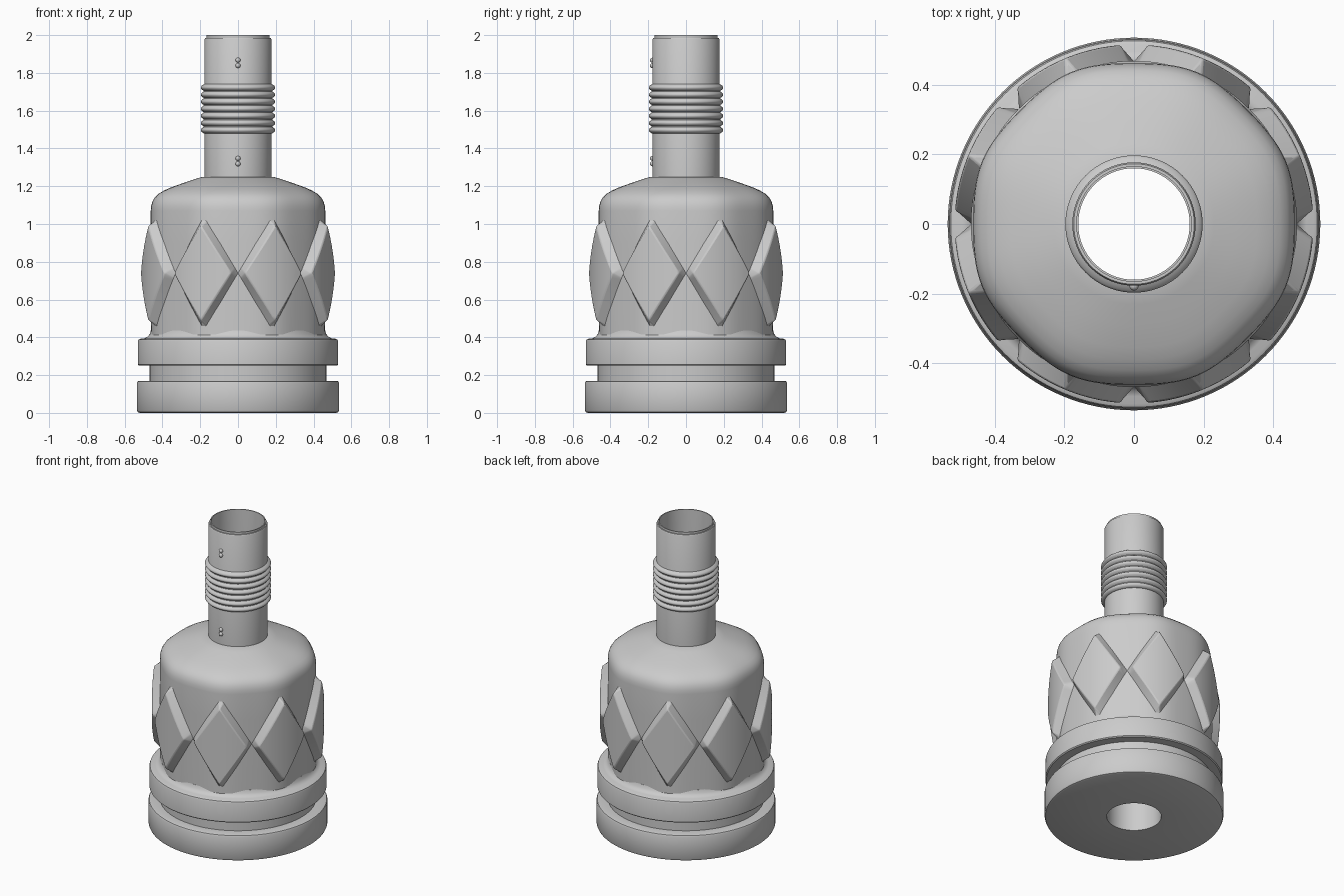
import bpy, bmesh
from math import sin, cos, pi, radians

cube = bpy.data.objects.get("Cube")
if cube:
    bpy.data.objects.remove(cube)

grey = bpy.data.materials.new("plain grey")
grey.use_nodes = True
GREY = (0.6, 0.6, 0.6, 1)
grey.diffuse_color = GREY
grey.node_tree.nodes["Principled BSDF"].inputs["Base Color"].default_value = GREY


def finish(name, bm, angle=30):
    """Turn a bmesh into a shaded object."""
    mesh = bpy.data.meshes.new(name)
    bm.to_mesh(mesh)
    bm.free()
    obj = bpy.data.objects.new(name, mesh)
    bpy.context.collection.objects.link(obj)
    mesh.materials.append(grey)
    bpy.ops.object.select_all(action="DESELECT")
    obj.select_set(True)
    bpy.context.view_layer.objects.active = obj
    bpy.ops.object.shade_smooth_by_angle(angle=radians(angle))
    return obj


def lathe(name, profile, lobe=None, steps=128, angle=30):
    """Revolve (radius, z) points listed from bottom outside to top inside."""
    bm = bmesh.new()
    rings = []
    for r, z in profile:
        ring = []
        for i in range(steps):
            a = 2 * pi * i / steps
            rr = r + (lobe(a, r) if lobe else 0)
            ring.append(bm.verts.new((rr * cos(a), rr * sin(a), z)))
        rings.append(ring)
    for low, high in zip(rings, rings[1:]):
        for i in range(steps):
            j = (i + 1) % steps
            bm.faces.new((low[i], low[j], high[j], high[i]))
    return finish(name, bm, angle)


# Base: two heavy discs with a groove between them
BORE = 0.163
lathe("base", [
    (BORE, 0), (0.520, 0), (0.530, 0.004), (0.535, 0.014),
    (0.535, 0.158), (0.531, 0.167), (0.522, 0.17),
    (0.468, 0.17), (0.468, 0.25),
    (0.524, 0.25), (0.53, 0.256), (0.53, 0.378), (0.526, 0.388), (0.516, 0.393),
    (0.495, 0.395), (0.48, 0.402), (0.468, 0.416), (0.462, 0.435), (0.45, 0.44)])


# Body: softly eight-sided drum with a rounded, sloping shoulder
def soft_octagon(a, r):
    return 0.005 * (1 - cos(8 * a)) * min(1, max(0, (r - 0.2) / 0.25))


lathe("body", [
    (0.461, 0.41), (0.462, 0.6), (0.462, 0.9), (0.462, 1.07), (0.46, 1.095),
    (0.453, 1.12), (0.44, 1.142), (0.42, 1.16), (0.39, 1.178), (0.354, 1.194),
    (0.29, 1.217), (0.23, 1.237), (0.192, 1.249), (0.17, 1.25)], soft_octagon)

# Neck: tube with a stepped lip, open right through to the base
lathe("neck", [
    (0.177, 1.24), (0.177, 1.978), (0.173, 1.986), (0.166, 1.986),
    (0.166, 2.0), (0.16, 2.0), (0.16, 1.24), (BORE, 1.2), (BORE, 0)])

# Neck rings: stack of narrow rounded ridges
PITCH, RINGS, FIRST = 0.0375, 7, 1.48
ridge = [(0.176, FIRST)]
for k in range(RINGS):
    z = FIRST + k * PITCH
    ridge += [(0.182, z), (0.192, z + 0.007), (0.197, z + 0.014),
              (0.197, z + 0.02), (0.192, z + 0.027), (0.182, z + 0.034)]
ridge.append((0.176, FIRST + RINGS * PITCH))
lathe("neck_rings", ridge, angle=40)

# Studs: two pairs of small beads on the front of the neck
for pair, height in (("lower", 1.333), ("upper", 1.853)):
    for side in (-1, 1):
        bm = bmesh.new()
        bmesh.ops.create_uvsphere(bm, u_segments=20, v_segments=12, radius=0.013)
        bmesh.ops.translate(bm, verts=bm.verts, vec=(0, -0.178, height + side * 0.0145))
        finish(f"{pair}_stud_{'top' if side > 0 else 'bottom'}", bm)


# Grip diamonds: raised curved lozenges with chamfered rims, tip to tip around the body
def diamond(name, centre, cells=12, inner=0.82):
    levels = [-1] + [inner * (2 * i / cells - 1) for i in range(cells + 1)] + [1]
    last = len(levels) - 1
    bm = bmesh.new()
    grid = []
    for i, u in enumerate(levels):
        row = []
        for j, v in enumerate(levels):
            rim = i in (0, last) or j in (0, last)
            r = 0.467 if rim else 0.515
            a = centre + (u + v) / 2 * pi / 8
            row.append(bm.verts.new((r * cos(a), r * sin(a), 0.74 + (v - u) / 2 * 0.305)))
        grid.append(row)
    for i in range(last):
        for j in range(last):
            bm.faces.new((grid[i][j], grid[i + 1][j], grid[i + 1][j + 1], grid[i][j + 1]))
    bmesh.ops.recalc_face_normals(bm, faces=bm.faces)
    face = bm.faces[:][len(bm.faces) // 2]
    if face.normal.dot(face.calc_center_median()) < 0:
        bmesh.ops.reverse_faces(bm, faces=bm.faces)
    obj = finish(name, bm)
    soften = obj.modifiers.new("soft rim", "BEVEL")
    soften.width = 0.006
    soften.segments = 2
    soften.angle_limit = radians(25)


for k in range(8):
    diamond(f"grip_diamond_{k + 1}", pi / 8 + k * pi / 4)
